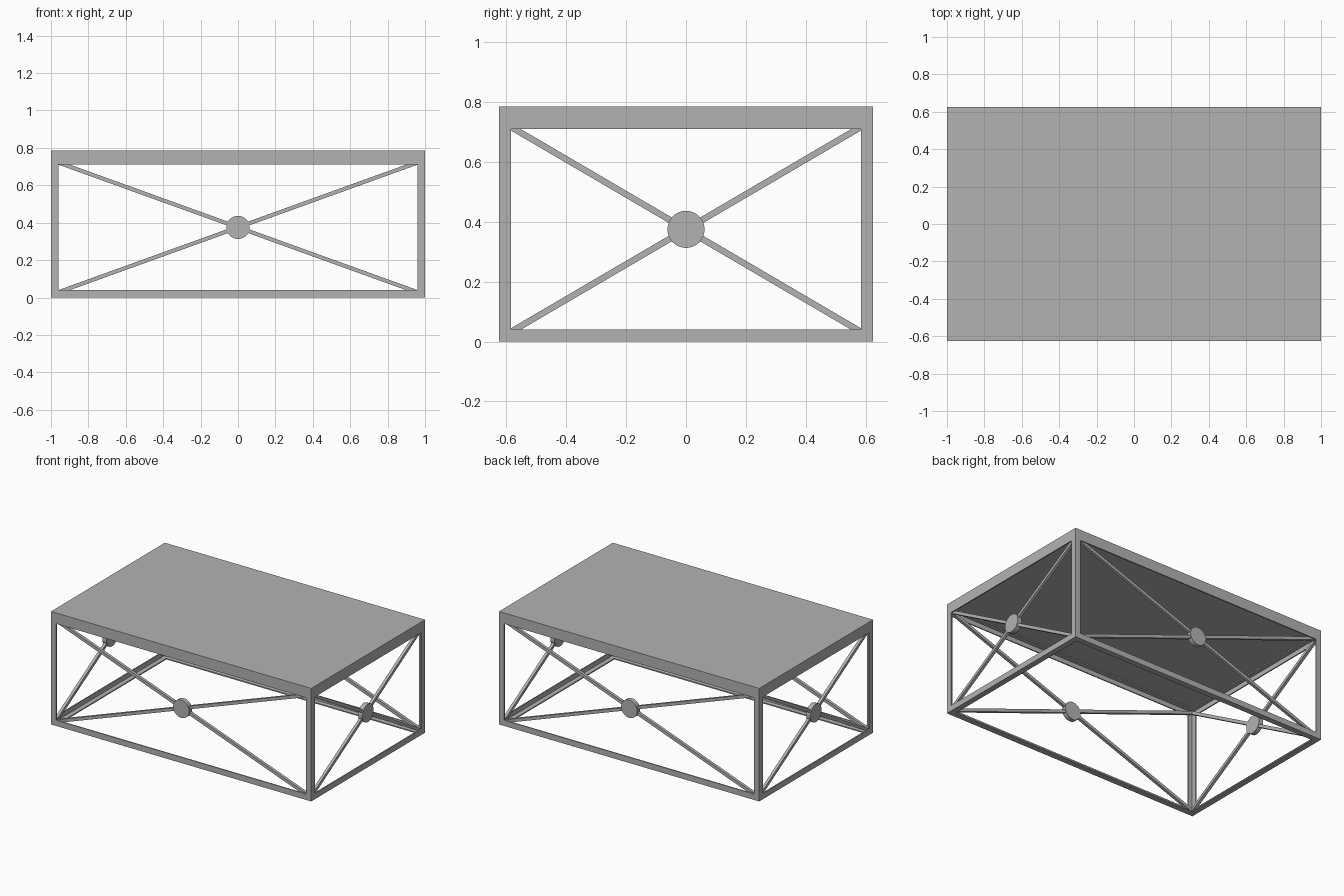
import bpy, bmesh
from math import atan2, hypot, pi
from mathutils import Vector, Matrix

old = bpy.data.objects.get("Cube")
if old:
    bpy.data.objects.remove(old, do_unlink=True)

HX, HY, H = 1.0, 0.625, 0.785      # half length, half depth, height
W, T = 0.04, 0.008                 # angle bar leg and wall
RAIL_TOP = 0.75
MID = (W + RAIL_TOP - W) / 2       # height of the brace hubs

steel = bpy.data.materials.new("grey_steel")
steel.use_nodes = True
GREY = (0.45, 0.45, 0.45, 1)
steel.diffuse_color = GREY
steel.node_tree.nodes["Principled BSDF"].inputs["Base Color"].default_value = GREY


def finish(name, bm):
    bmesh.ops.recalc_face_normals(bm, faces=bm.faces)
    mesh = bpy.data.meshes.new(name)
    bm.to_mesh(mesh)
    bm.free()
    mesh.materials.append(steel)
    obj = bpy.data.objects.new(name, mesh)
    bpy.context.collection.objects.link(obj)
    return obj


def box(name, size, matrix):
    bm = bmesh.new()
    bmesh.ops.create_cube(bm, size=1, matrix=matrix @ Matrix.Diagonal((*size, 1)))
    return finish(name, bm)


def angle_bar(name, start, end, u, v):
    """L-section bar whose outer corner runs from start to end, legs along u and v."""
    start, end, u, v = map(Vector, (start, end, u, v))
    bm = bmesh.new()
    section = [(0, 0), (W, 0), (W, T), (T, T), (T, W), (0, W)]
    face = bm.faces.new([bm.verts.new(start + u * a + v * b) for a, b in section])
    ext = bmesh.ops.extrude_face_region(bm, geom=[face], use_keep_orig=True)
    moved = [e for e in ext["geom"] if isinstance(e, bmesh.types.BMVert)]
    bmesh.ops.translate(bm, verts=moved, vec=end - start)
    return finish(name, bm)


def braced_panel(side, half, matrix):
    """Crossed braces and round hub in the local xz plane, outer face at y = 0."""
    run, rise = half - W * 0.55, MID - W * 0.55
    tilt = atan2(rise, run)
    for label, sign in (("rising", 1), ("falling", -1)):
        place = Matrix.Translation((0, 0.019, MID)) @ Matrix.Rotation(-sign * tilt, 4, "Y")
        box(f"{side}_{label}_brace", (2 * hypot(run, rise), 0.02, 0.021), matrix @ place)
    bm = bmesh.new()
    place = Matrix.Translation((0, 0.017, MID)) @ Matrix.Rotation(pi / 2, 4, "X")
    bmesh.ops.create_cone(bm, cap_ends=True, segments=32, radius1=0.062, radius2=0.062,
                          depth=0.032, matrix=matrix @ place)
    hub = finish(f"{side}_brace_hub", bm)
    bpy.ops.object.select_all(action="DESELECT")
    hub.select_set(True)
    bpy.context.view_layer.objects.active = hub
    bpy.ops.object.shade_smooth_by_angle()


# Table top
box("table_top", (2 * HX, 2 * HY, H - RAIL_TOP),
    Matrix.Translation((0, 0, (H + RAIL_TOP) / 2)))

# Corner posts
for xn, sx in (("left", 1), ("right", -1)):
    for yn, sy in (("front", -1), ("back", 1)):
        angle_bar(f"{yn}_{xn}_post", (sx * HX, sy * HY, 0), (sx * HX, sy * HY, RAIL_TOP),
                  (-sx, 0, 0), (0, -sy, 0))

# Rails around the bottom and under the top
for level, z, up in (("lower", 0, 1), ("upper", RAIL_TOP, -1)):
    for name, s in (("front", -1), ("back", 1)):
        angle_bar(f"{name}_{level}_rail", (-HX, s * HY, z), (HX, s * HY, z),
                  (0, -s, 0), (0, 0, up))
    for name, s in (("left", 1), ("right", -1)):
        angle_bar(f"{name}_{level}_rail", (s * HX, -HY, z), (s * HX, HY, z),
                  (-s, 0, 0), (0, 0, up))

# Cross braces on the four sides
for side, half, reach, turn in (("front", HX, HY, 0), ("left", HY, HX, pi / 2),
                                ("back", HX, HY, pi), ("right", HY, HX, -pi / 2)):
    braced_panel(side, half,
                 Matrix.Rotation(turn, 4, "Z") @ Matrix.Translation((0, -reach, 0)))
